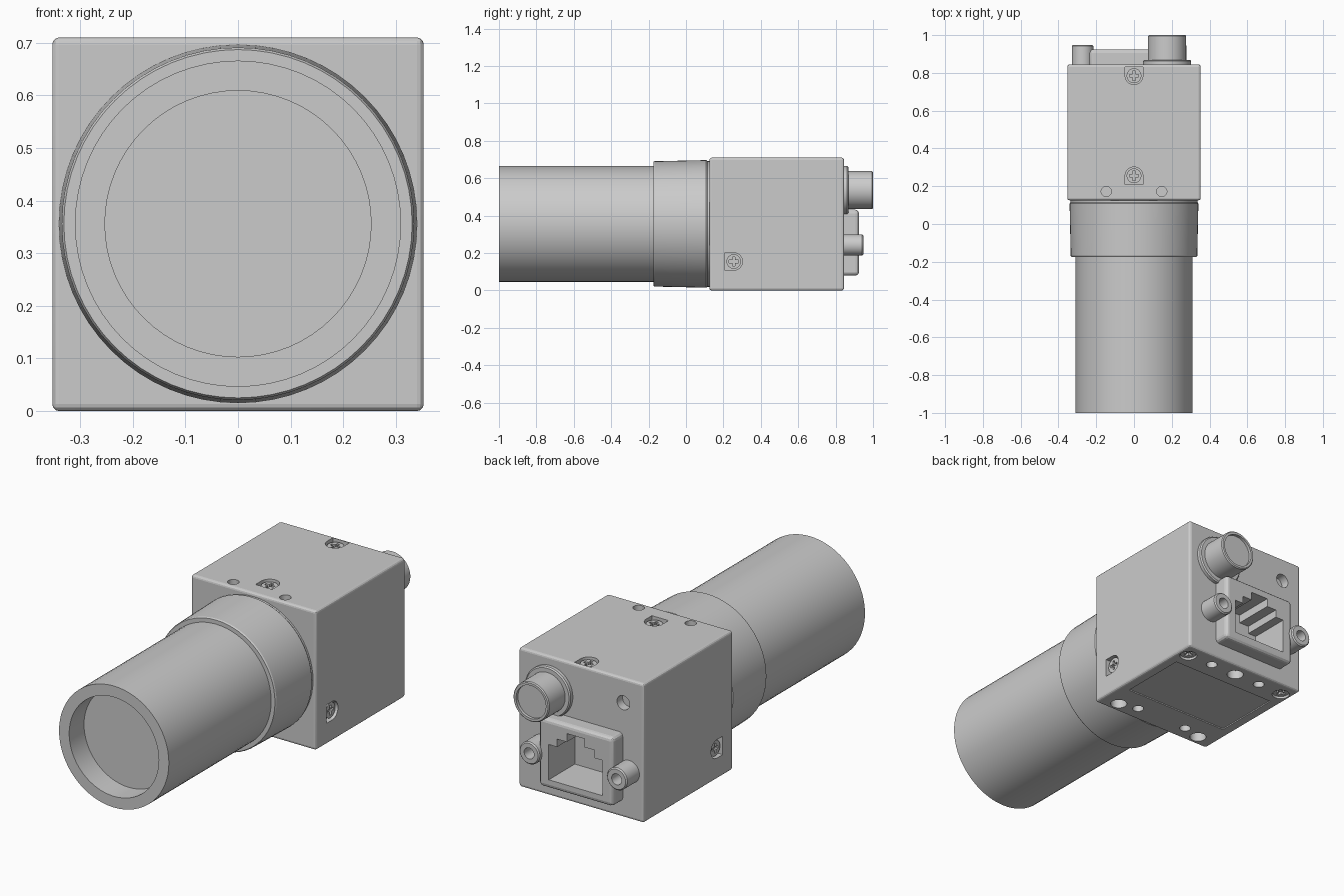
import bpy, bmesh, math
from mathutils import Vector

if "Cube" in bpy.data.objects:
    bpy.data.objects.remove(bpy.data.objects["Cube"])

grey = bpy.data.materials.new("light_grey")
grey.diffuse_color = (0.6, 0.6, 0.6, 1)
grey.use_nodes = True
grey.node_tree.nodes["Principled BSDF"].inputs["Base Color"].default_value = grey.diffuse_color
X, Y, Z = Vector((1, 0, 0)), Vector((0, 1, 0)), Vector((0, 0, 1))


def circle(r, n=32):
    return [(r * math.cos(2 * math.pi * i / n), r * math.sin(2 * math.pi * i / n)) for i in range(n)]


def rect(w, h):
    return [(-w / 2, -h / 2), (w / 2, -h / 2), (w / 2, h / 2), (-w / 2, h / 2)]


def slot(r):
    """Screw pocket outline: half round below, square above."""
    arc = [(r * math.cos(a), r * math.sin(a)) for a in [math.pi * (1 + i / 16) for i in range(17)]]
    return arc + [(r, r), (-r, r)]


def cross(a, b):
    return [(b, -a), (b, -b), (a, -b), (a, b), (b, b), (b, a),
            (-b, a), (-b, b), (-a, b), (-a, -b), (-b, -b), (-b, -a)]


def prism(bm, pts, origin, n, up, out, depth):
    """Extrude an outline from 'out' above a surface point to 'depth' below it."""
    o, right = Vector(origin), up.cross(n)
    loops = [[bm.verts.new(o + right * x + up * y + n * h) for x, y in pts] for h in (-depth, out)]
    bm.faces.new(loops[0])
    bm.faces.new(loops[1])
    for i in range(len(pts)):
        j = (i + 1) % len(pts)
        bm.faces.new((loops[0][i], loops[0][j], loops[1][j], loops[1][i]))


def finish(name, bm):
    bmesh.ops.recalc_face_normals(bm, faces=bm.faces[:])
    me = bpy.data.meshes.new(name)
    bm.to_mesh(me)
    bm.free()
    me.materials.append(grey)
    ob = bpy.data.objects.new(name, me)
    bpy.context.collection.objects.link(ob)
    return ob


def smooth(ob):
    ob.data.shade_smooth()
    ob.data.set_sharp_from_angle(angle=math.radians(14))


def cut(ob, cutter):
    m = ob.modifiers.new("cut", 'BOOLEAN')
    m.operation, m.solver, m.object = 'DIFFERENCE', 'EXACT', cutter
    bpy.context.view_layer.update()
    ev = ob.evaluated_get(bpy.context.evaluated_depsgraph_get())
    me = bpy.data.meshes.new_from_object(ev)
    ob.modifiers.clear()
    ob.data = me
    smooth(ob)


def lathe(name, profile, cx, cz, n=64):
    """Turn a (radius, y) profile about the y direction."""
    bm = bmesh.new()
    rings = []
    for r, y in profile:
        rings.append([bm.verts.new((cx + x, y, cz + z)) for x, z in circle(r, n)])
    for a, b in zip(rings, rings[1:]):
        for i in range(n):
            j = (i + 1) % n
            bm.faces.new((a[i], a[j], b[j], b[i]))
    bm.faces.new(rings[0])
    bm.faces.new(rings[-1])
    smooth(finish(name, bm))


def rounded_box(name, x0, x1, y0, y1, z0, z1, r):
    bm = bmesh.new()
    prism(bm, rect(x1 - x0, z1 - z0), ((x0 + x1) / 2, y1, (z0 + z1) / 2), Y, Z, 0, y1 - y0)
    bmesh.ops.recalc_face_normals(bm, faces=bm.faces[:])
    bmesh.ops.bevel(bm, geom=bm.edges[:], offset=r, segments=3, profile=0.5, affect='EDGES')
    return finish(name, bm)


HX, Y0, Y1, H = 0.353, 0.125, 0.845, 0.71
JX = -0.025  # centre of the network socket

body = rounded_box("camera_body", -HX, HX, Y0, Y1, 0, H, 0.013)
housing = rounded_box("socket_housing", JX - 0.21, JX + 0.21, Y1 - 0.03, 0.925, 0.08, 0.432, 0.02)

# Screw pockets: surface point, outward direction, square side direction, outline
screws = [((0, 0.785, H), Z, Y, slot(0.047)), ((0, 0.255, H), Z, -Y, slot(0.047)),
          ((HX, 0.255, 0.155), X, -Y, slot(0.047)), ((-HX, 0.255, 0.155), -X, -Y, slot(0.047)),
          ((0.295, 0.765, 0), -Z, Y, circle(0.042)), ((-0.295, 0.765, 0), -Z, Y, circle(0.042))]

# Plain holes: surface point, outward direction, radius
holes = [((0, 0.77, 0), -Z, 0.04), ((-0.238, Y1, 0.585), Y, 0.036)]
for s in (-1, 1):
    holes += [((s * 0.147, 0.172, H), Z, 0.027), ((s * 0.15, 0.77, 0), -Z, 0.027),
              ((s * 0.15, 0.21, 0), -Z, 0.027), ((s * 0.253, 0.185, 0), -Z, 0.04)]

# Stepped socket opening, cut through housing and body
half = [(0.152, 0.125), (0.152, 0.305), (0.105, 0.305), (0.105, 0.345), (0.05, 0.345), (0.05, 0.388)]
opening = [(x, z) for x, z in half] + [(-x, z) for x, z in reversed(half)]
bm = bmesh.new()
prism(bm, opening, (JX, 0.925, 0), Y, Z, 0.05, 0.21)
socket_cutter = finish("socket_cutter", bm)

bm = bmesh.new()
for p, n, up, outline in screws:
    prism(bm, outline, p, n, up, 0.02, 0.03)
for p, n, r in holes:
    prism(bm, circle(r), p, n, Y if n.z else Z, 0.02, 0.045)
prism(bm, rect(0.6, 0.36), (0, 0.5, 0), -Z, Y, 0.02, 0.006)  # label recess underneath
body_cutter = finish("body_cutter", bm)

cut(body, body_cutter)
cut(body, socket_cutter)
cut(housing, socket_cutter)

# Cross-head screws sitting in their pockets
heads, slots = bmesh.new(), bmesh.new()
for p, n, up, _ in screws:
    prism(heads, circle(0.039), p, n, up, -0.01, 0.036)
    prism(slots, cross(0.025, 0.007), p, n, up, 0.01, 0.024)
screw_heads = finish("screw_heads", heads)
slot_cutter = finish("slot_cutter", slots)
cut(screw_heads, slot_cutter)

for c in (socket_cutter, body_cutter, slot_cutter):
    bpy.data.objects.remove(c)

# Lens tube with shallow bore, stepping up to the mount ring
lathe("lens_barrel", [(0.253, -0.88), (0.253, -1), (0.31, -1), (0.31, -0.175), (0.331, -0.175),
                      (0.335, -0.168), (0.341, 0.108), (0.336, 0.115), (0.336, 0.13)], 0, 0.356)

# Round power connector on its collar
lathe("power_connector", [(0.084, 0.985), (0.084, 1.0), (0.096, 1.0), (0.101, 0.995), (0.101, 0.868),
                          (0.122, 0.868), (0.128, 0.862), (0.128, 0.835)], 0.175, 0.537)

# Threaded bosses either side of the socket
for side, s in (("left", -1), ("right", 1)):
    lathe(side + "_socket_boss", [(0.028, 0.88), (0.028, 0.948), (0.051, 0.948), (0.057, 0.942),
                                  (0.057, 0.835)], JX + s * 0.247, 0.243, 32)
